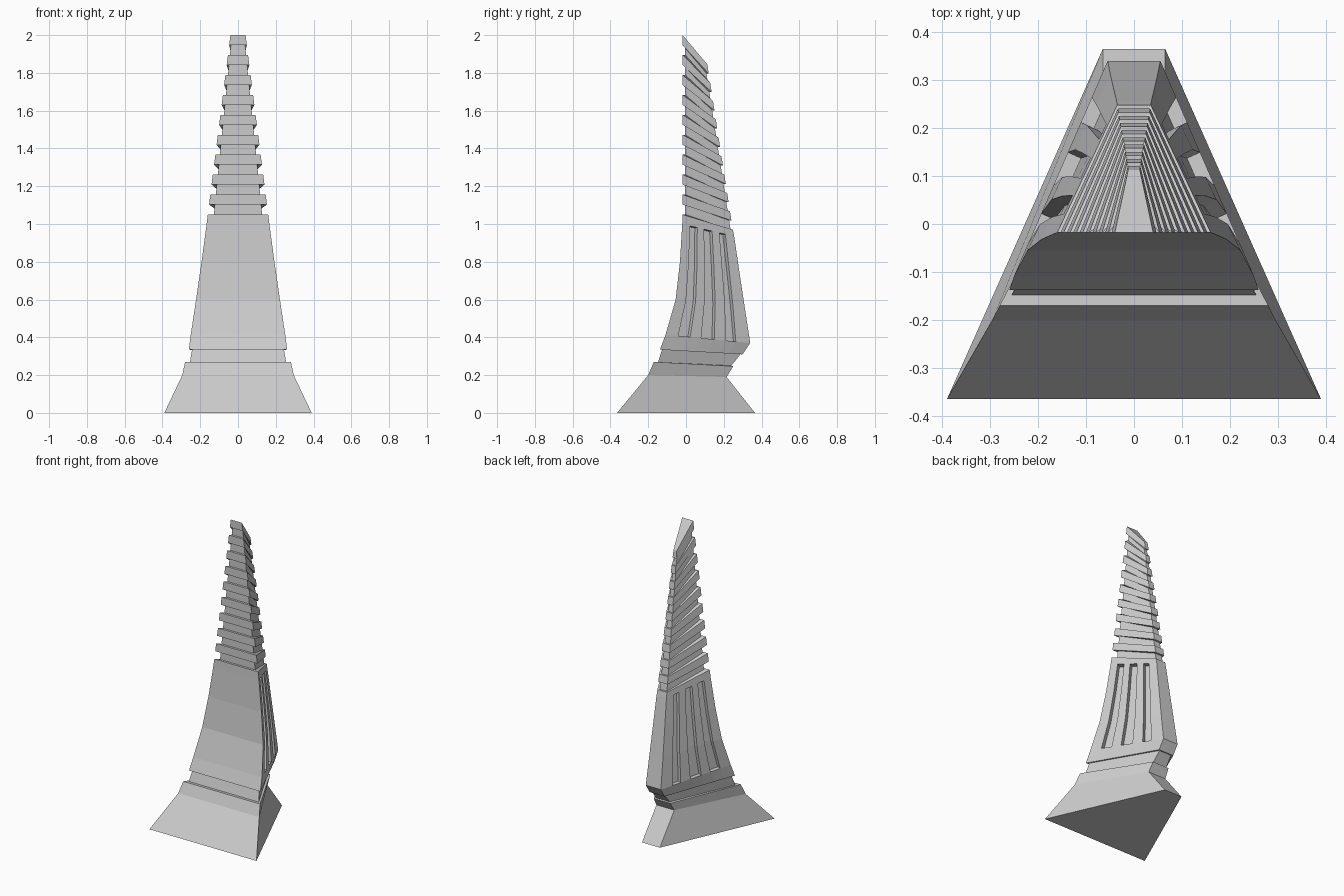
import bpy, bmesh

if "Cube" in bpy.data.objects:
    bpy.data.objects.remove(bpy.data.objects["Cube"])

# A ring is a tilted trapezoid: (front y, front z, front half width, back y, back z, back half width)
PANEL_U = [0, .15, .29, .42, .575, .715, .83, 1]


def ring_points(r, us):
    fy, fz, fw, by, bz, bw = r
    side = [(fw + (bw - fw) * u, fy + (by - fy) * u, fz + (bz - fz) * u) for u in us]
    return side + [(-x, y, z) for x, y, z in reversed(side)]


def loft(name, rings, us=(0, 1), cap_bottom=False, cap_top=False, groove_rows=(), groove_depth=0.03):
    bm = bmesh.new()
    loops = [[bm.verts.new(p) for p in ring_points(r, us)] for r in rings]
    n, m = len(loops[0]), len(us)
    grooves = []
    for row, (a, b) in enumerate(zip(loops, loops[1:])):
        for i in range(n):
            j = (i + 1) % n
            f = bm.faces.new((a[i], a[j], b[j], b[i]))
            col = i if i < m - 1 else 2 * m - 2 - i
            if row in groove_rows and i not in (m - 1, n - 1) and col % 2 == 1:
                grooves.append(f)
    if cap_bottom:
        bm.faces.new(loops[0][::-1])
    if cap_top:
        bm.faces.new(loops[-1])
    bm.normal_update()
    if grooves:
        bmesh.ops.inset_region(bm, faces=grooves, thickness=0, depth=-groove_depth)
    mesh = bpy.data.meshes.new(name)
    bm.to_mesh(mesh)
    bm.free()
    obj = bpy.data.objects.new(name, mesh)
    bpy.context.collection.objects.link(obj)
    return obj


# Flared foot and recessed neck band
body_bottom = (-.138, .335, .26, .30, .31, .055)
loft("flared_base", [
    (-.365, 0, .39, .365, 0, .065),
    (-.20, .20, .295, .215, .19, .065),
    (-.17, .27, .28, .25, .247, .06),
    (-.148, .268, .255, .24, .25, .05),
    (-.127, .335, .243, .29, .312, .045),
    body_bottom,
], cap_bottom=True)


# Spire outline at height fraction t; the core is a slimmer copy of the fins
def spire_ring(t, core=False):
    fy, fw, by, bw = -.018, .16 - .12 * t, .248 - .135 * t, .035 - .023 * t
    if core:
        fy, fw, by, bw = fy + .014, fw * .8, by - .012, bw * .75
    return (fy, 1.05 + .95 * t, fw, by, .97 + .875 * t, bw)


# Curved body with three long grooves in each side
loft("grooved_body", [
    body_bottom,
    (-.108, .415, .25, .34, .37, .055),
    (-.055, .60, .222, .31, .565, .049),
    (-.032, .80, .193, .28, .765, .042),
    (-.02, 1.00, .166, .255, .935, .036),
    spire_ring(0),
], us=PANEL_U, groove_rows=(1, 2, 3))

# Stepped spire: nine slanted fins around the core
FINS = 9
rings = [spire_ring(0)]
for k in range(FINS):
    lo, mid, hi = (2 * k / 18, (2 * k + 1) / 18, (2 * k + 2) / 18)
    rings += [spire_ring(lo, True), spire_ring(mid, True), spire_ring(mid), spire_ring(hi)]
loft("finned_spire", rings, cap_top=True)
